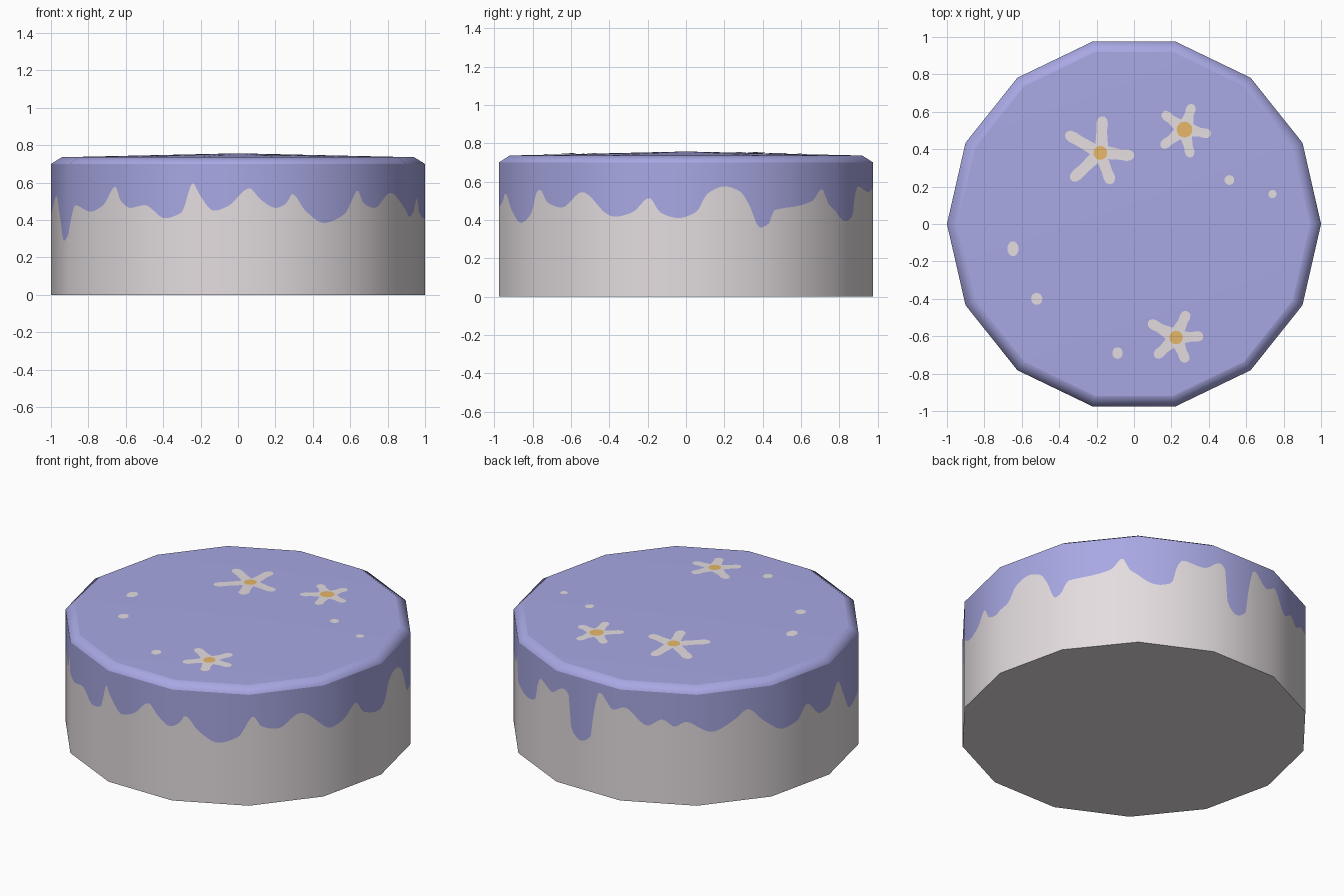
import bpy, math
from mathutils import Vector

if "Cube" in bpy.data.objects:
    bpy.data.objects.remove(bpy.data.objects["Cube"])

SIDES, COLS = 14, 26
SIDE_TOP, RIM_R, RIM_Z, PEAK_Z = 0.70, 0.942, 0.736, 0.757


def material(name, srgb):
    m = bpy.data.materials.new(name)
    lin = [((c / 255 + 0.055) / 1.055) ** 2.4 for c in srgb]
    m.diffuse_color = (*lin, 1)
    m.use_nodes = True
    m.node_tree.nodes["Principled BSDF"].inputs["Base Color"].default_value = m.diffuse_color
    return m


CREAM = material("cream", (228, 221, 224))
LAVENDER = material("lavender icing", (168, 168, 228))
ORANGE = material("orange", (235, 187, 108))

# Lower edge of the dripping icing: (angle in degrees, height)
DRIP = [(3, .44), (6.8, .54), (11.9, .575), (16.6, .55), (19.5, .48), (22.8, .36),
        (25.5, .38), (27.6, .45), (37.3, .475), (42.4, .5), (46, .563), (48.7, .48),
        (57.8, .395), (63, .42), (64, .5), (66.5, .575), (74, .545), (80, .6),
        (82.2, .57), (83.2, .36), (87, .305), (91, .35), (92.3, .52), (94.5, .645),
        (100, .56), (104, .59), (112, .485), (117, .53), (121, .49), (125, .525),
        (134, .455), (142, .52), (146, .57), (152, .48), (160, .4), (166, .42),
        (170, .5), (176, .41), (180, .43), (187.7, .53), (191.6, .44), (198, .29),
        (204.7, .33), (208.5, .48), (216, .445), (222.4, .48), (228.5, .58), (230.8, .51),
        (234.5, .465), (239.4, .48), (246.3, .41), (252, .44), (256, .6), (258, .54),
        (262.5, .45), (267, .475), (273.5, .57), (277, .51), (281.6, .465), (285.2, .49),
        (287.2, .54), (291.7, .45), (298, .385), (305, .43), (310, .56), (313, .49),
        (318.5, .465), (326.3, .545), (338, .417), (343.4, .44), (348.7, .515),
        (352, .44), (357.6, .41)]


def drip_height(deg):
    """Smooth interpolation with level tangents at each peak and drip."""
    pts = [(a - 360, z) for a, z in DRIP[-2:]] + DRIP + [(a + 360, z) for a, z in DRIP[:3]]
    i = max(k for k in range(len(pts) - 2) if pts[k][0] <= deg)

    def slope(k):
        d0 = (pts[k][1] - pts[k - 1][1]) / (pts[k][0] - pts[k - 1][0])
        d1 = (pts[k + 1][1] - pts[k][1]) / (pts[k + 1][0] - pts[k][0])
        return 0 if d0 * d1 <= 0 else 2 * d0 * d1 / (d0 + d1)

    (a, p), (b, q) = pts[i], pts[i + 1]
    h, t = b - a, (deg - a) / (b - a)
    return ((2 * t**3 - 3 * t**2 + 1) * p + (t**3 - 2 * t**2 + t) * h * slope(i)
            + (3 * t**2 - 2 * t**3) * q + (t**3 - t**2) * h * slope(i + 1))


def make_object(name, verts, faces, mat, normals=None):
    me = bpy.data.meshes.new(name)
    me.from_pydata(verts, [], faces)
    me.materials.append(mat)
    if normals:
        me.polygons.foreach_set("use_smooth", [True] * len(faces))
        me.normals_split_custom_set([n.normalized() for n in normals])
    me.update()
    ob = bpy.data.objects.new(name, me)
    bpy.context.collection.objects.link(ob)
    return ob


# Points round the fourteen-sided outline
N = SIDES * COLS
ring, radial = [], []
for i in range(N):
    k, t = divmod(i, COLS)
    a, b = (2 * math.pi * j / SIDES for j in (k, k + 1))
    p = Vector((math.cos(a), math.sin(a), 0)).lerp(Vector((math.cos(b), math.sin(b), 0)), t / COLS)
    ring.append(p)
    radial.append(p.normalized())
edge = [drip_height(360 * i / N) for i in range(N)]
UP = Vector((0, 0, 1))


def row(scale, heights):
    return [p * scale + UP * h for p, h in zip(ring, heights)]


def bands(rows, tilts):
    """Quads between rows; tilts give (radial, up) normals for each band's edges."""
    faces, normals = [], []
    for r in range(len(rows) - 1):
        lo, hi = tilts[r]
        for i in range(N):
            j = (i + 1) % N
            faces.append((r * N + i, r * N + j, r * N + N + j, r * N + N + i))
            for v, (s, u) in ((i, lo), (j, lo), (j, hi), (i, hi)):
                normals.append(radial[v] * s + UP * u)
    return sum(rows, []), faces, normals


# Cake base: wall up to the icing plus the underside
verts, faces, normals = bands([row(1, [0] * N), row(1, edge)], [((1, 0), (1, 0))])
faces.append(tuple(reversed(range(N))))
normals += [-UP] * N
make_object("cake_base", verts, faces, CREAM, normals)

# Icing: dripping wall, bevelled rim and slightly domed top
verts, faces, normals = bands(
    [row(1, edge), row(1, [SIDE_TOP] * N), row(RIM_R, [RIM_Z] * N)],
    [((1, 0), (1, 0)), ((.9, .43), (.25, .97))])
verts.append(UP * PEAK_Z)
for i in range(N):
    faces.append((2 * N + i, 2 * N + (i + 1) % N, 3 * N))
    normals += [radial[i] * .02 + UP, radial[(i + 1) % N] * .02 + UP, UP]
make_object("icing", verts, faces, LAVENDER, normals)


def top_z(x, y):
    return PEAK_Z - (PEAK_Z - RIM_Z) * math.hypot(x, y) / RIM_R


def decal(name, cx, cy, outline, mat, lift):
    """Thin painted patch lying on the icing, fanned from its centre."""
    pts = [(cx, cy)] + [(cx + x, cy + y) for x, y in outline]
    n = len(outline)
    make_object(name, [(x, y, top_z(x, y) + lift) for x, y in pts],
                [(0, i + 1, (i + 1) % n + 1) for i in range(n)], mat)


def oval(rx, ry):
    return [(rx * math.cos(a), ry * math.sin(a)) for a in (math.pi * i / 10 for i in range(20))]


def petals(tips, w, valley):
    """Star outline with rounded petals; each tip is an offset from the centre."""
    tips = sorted(tips, key=lambda p: math.atan2(p[1], p[0]))
    out = []
    for i, (x, y) in enumerate(tips):
        L, a = math.hypot(x, y), math.atan2(y, x)
        for f, s in ((.6, -.9), (.8, -1), (.93, -.8), (1, -.3), (1, .3), (.93, .8), (.8, 1), (.6, .9)):
            out.append((L * f * math.cos(a) - s * w * math.sin(a),
                        L * f * math.sin(a) + s * w * math.cos(a)))
        nx, ny = tips[(i + 1) % len(tips)]
        b = math.atan2(ny, nx)
        m = a + ((b - a) % (2 * math.pi)) / 2
        out.append((valley * math.cos(m), valley * math.sin(m)))
    return out


# Flowers: centre, heart radius, petal half width, petal tips
FLOWERS = [
    (-.18, .38, .037, .031, [(.012, .195), (.18, -.015), (.06, -.165), (-.155, -.145), (-.185, .105)]),
    (.27, .505, .042, .026, [(.042, .135), (.14, -.025), (.034, -.148), (-.125, -.093), (-.118, .09)]),
    (.225, -.607, .036, .028, [(.06, .14), (.145, .008), (.055, -.132), (-.112, -.105), (-.148, .085)]),
]
for n, (x, y, r, w, tips) in enumerate(FLOWERS, 1):
    decal(f"flower_petals_{n}", x, y, petals(tips, w, .055), CREAM, .003)
    decal(f"flower_heart_{n}", x, y, oval(r, r), ORANGE, .005)

# Loose cream dots
DOTS = [(.51, .235, .026, .026), (.74, .16, .022, .022), (-.647, -.132, .03, .04),
        (-.52, -.4, .03, .032), (-.088, -.69, .028, .031)]
for n, (x, y, rx, ry) in enumerate(DOTS, 1):
    decal(f"dot_{n}", x, y, oval(rx, ry), CREAM, .003)
